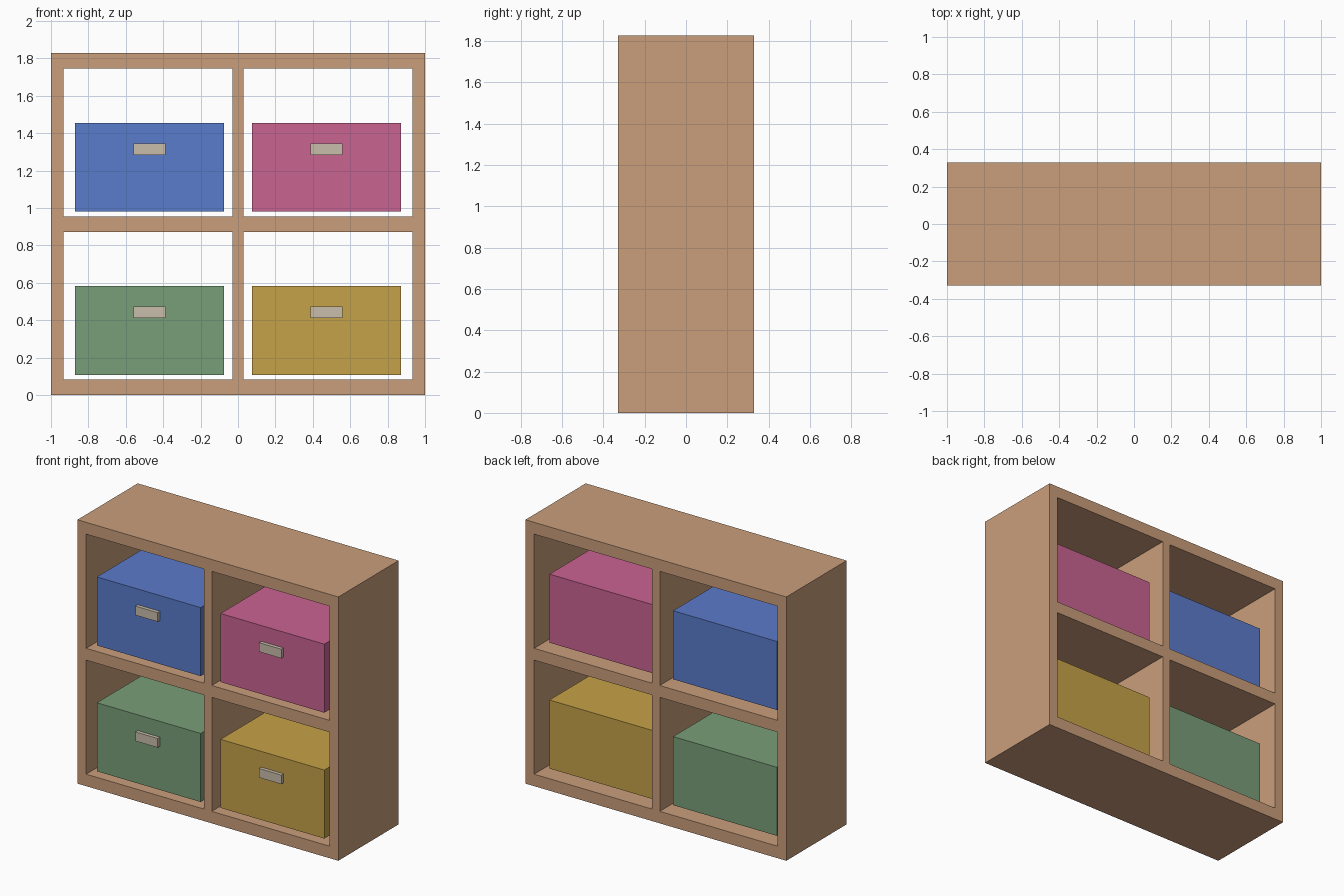
import bpy, bmesh
from mathutils import Vector

if "Cube" in bpy.data.objects:
    bpy.data.objects.remove(bpy.data.objects["Cube"])


def srgb(hex_code):
    vals = [int(hex_code[i:i + 2], 16) / 255 for i in (0, 2, 4)]
    return [v / 12.92 if v <= 0.04045 else ((v + 0.055) / 1.055) ** 2.4 for v in vals] + [1]


def material(name, hex_code):
    m = bpy.data.materials.new(name)
    m.diffuse_color = srgb(hex_code)
    m.use_nodes = True
    m.node_tree.nodes["Principled BSDF"].inputs["Base Color"].default_value = m.diffuse_color
    return m


def add_object(name, bm, mat):
    bmesh.ops.recalc_face_normals(bm, faces=bm.faces)
    me = bpy.data.meshes.new(name)
    bm.to_mesh(me)
    bm.free()
    me.materials.append(mat)
    ob = bpy.data.objects.new(name, me)
    bpy.context.collection.objects.link(ob)
    return ob


def box(name, lo, hi, mat):
    bm = bmesh.new()
    bmesh.ops.create_cube(bm, size=1)
    lo, hi = Vector(lo), Vector(hi)
    for v in bm.verts:
        v.co = (lo + hi) / 2 + v.co * (hi - lo)
    return add_object(name, bm, mat)


wood = material("wood", "CA9E7B")
beige = material("handle beige", "C9BDAB")
DEPTH = 0.33

# Shelf frame: front grid with four openings, extruded to full depth
xs = [-1, -0.933, -0.03, 0.03, 0.933, 1]
zs = [0, 0.083, 0.873, 0.955, 1.746, 1.828]
bm = bmesh.new()
grid = [[bm.verts.new((x, -DEPTH, z)) for z in zs] for x in xs]
for i in range(5):
    for j in range(5):
        if not (i % 2 and j % 2):
            bm.faces.new((grid[i][j], grid[i + 1][j], grid[i + 1][j + 1], grid[i][j + 1]))
ext = bmesh.ops.extrude_face_region(bm, geom=bm.faces[:], use_keep_orig=True)
bmesh.ops.translate(bm, vec=(0, 2 * DEPTH, 0),
                    verts=[g for g in ext["geom"] if isinstance(g, bmesh.types.BMVert)])
add_object("shelf_frame", bm, wood)

# Storage boxes, each with a small front handle
bins = [("blue", "5B7CCB", -1, 0.98), ("pink", "CA6391", 1, 0.98),
        ("green", "799E79", -1, 0.108), ("yellow", "C6A248", 1, 0.108)]
for colour, code, side, z in bins:
    cx = side * 0.474
    box(colour + "_box", (cx - 0.398, -0.30, z), (cx + 0.398, 0.25, z + 0.475), material(colour, code))
    box(colour + "_handle", (cx - 0.086, -0.325, z + 0.303), (cx + 0.086, -0.298, z + 0.366), beige)
